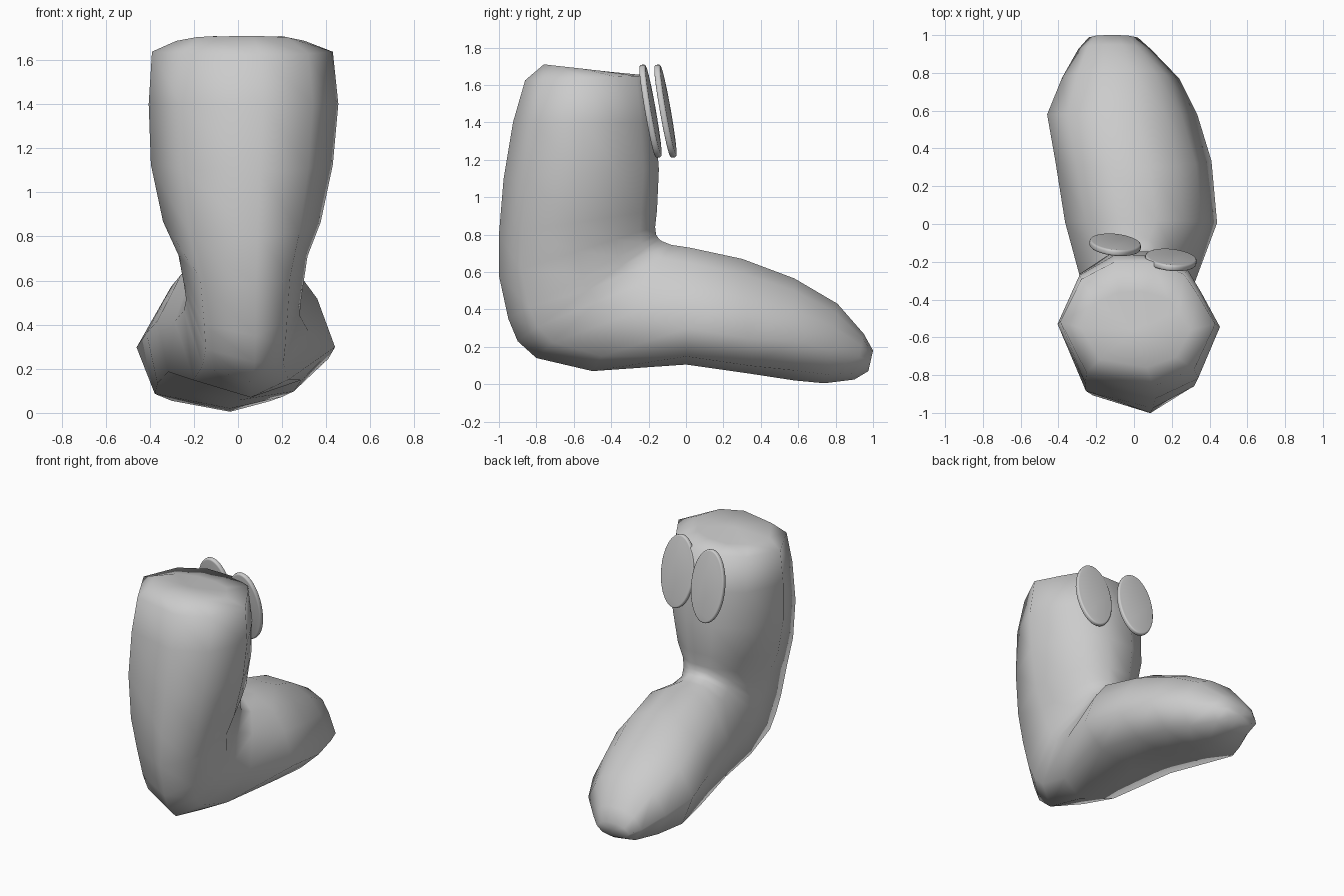
import bpy, bmesh, math
from mathutils import Vector, Matrix

if "Cube" in bpy.data.objects:
    bpy.data.objects.remove(bpy.data.objects["Cube"])

# Cross-sections: (across -1..1, inner 0 .. outer 1)
SHAFT = [(-1, .48), (-.66, .89), (.2, 1), (.73, .86), (1, .5),
         (.77, .26), (.6, .1), (.2, 0), (-.3, 0), (-.73, .14)]
FOOT = [(-1, .50), (-.88, .87), (-.02, 1), (.62, .93), (1, .69),
        (.8, .34), (.56, .13), (.2, 0), (-.3, 0), (-.73, .16)]

# Rings from shaft top to toe: inner y, z, outer y, z, left x, right x, foot blend
RINGS = [(-.36, 1.665, -.76, 1.71, -.28, .30, 0),
         (-.20, 1.65, -.86, 1.625, -.39, .43, 0),
         (-.165, 1.40, -.925, 1.40, -.405, .455, 0),
         (-.145, 1.15, -.975, 1.10, -.395, .43, 0),
         (-.155, .93, -1.0, .80, -.34, .375, 0),
         (-.165, .84, -1.0, .58, -.27, .315, 0),
         (-.16, .80, -.95, .35, -.245, .295, 0),
         (-.145, .778, -.90, .23, -.235, .285, 0),
         (-.13, .765, -.80, .14, -.245, .28, .1),
         (-.08, .745, -.50, .07, -.285, .32, .3),
         (.02, .73, .0, .105, -.365, .44, 1),
         (.30, .67, .35, .055, -.415, .41, 1),
         (.58, .565, .58, .02, -.46, .335, .6),
         (.81, .43, .74, .005, -.38, .24, .4),
         (.95, .27, .90, .025, -.295, .09, 0),
         (1.0, .18, .975, .07, -.24, .02, 0)]


def finish(bm, name):
    bmesh.ops.recalc_face_normals(bm, faces=bm.faces)
    for f in bm.faces:
        f.smooth = True
    me = bpy.data.meshes.new(name)
    bm.to_mesh(me)
    bm.free()
    ob = bpy.data.objects.new(name, me)
    bpy.context.collection.objects.link(ob)
    return ob


# Bent body: shaft, heel and foot in one loft
bm = bmesh.new()
loops = []
for iy, iz, oy, oz, xl, xr, blend in RINGS:
    inner, outer = Vector((0, iy, iz)), Vector((0, oy, oz))
    loop = []
    for s, t in zip(SHAFT, FOOT):
        u, v = Vector(s).lerp(Vector(t), blend)
        p = inner.lerp(outer, v)
        p.x = (xl + xr) / 2 + u * (xr - xl) / 2
        loop.append(bm.verts.new(p))
    loops.append(loop)
n = len(SHAFT)
for a, b in zip(loops, loops[1:]):
    for i in range(n):
        j = (i + 1) % n
        bm.faces.new((a[i], a[j], b[j], b[i]))
# Caps
for loop in (loops[0], loops[-1]):
    cap = bm.faces.new(loop)
    bmesh.ops.poke(bm, faces=[cap])
finish(bm, "body")


# Oval discs on the shaft
def disc(name, x, y, z):
    bm = bmesh.new()
    bmesh.ops.create_cone(bm, cap_ends=True, segments=40, radius1=1, radius2=1, depth=1)
    bmesh.ops.transform(bm, verts=bm.verts, matrix=Matrix.Rotation(math.pi / 2, 4, 'X')
                        @ Matrix.Diagonal((.137, .252, .033, 1)))
    rims = [e for e in bm.edges if any(len(f.verts) > 4 for f in e.link_faces)]
    bmesh.ops.bevel(bm, geom=rims, offset=.011, segments=3, profile=.5, affect='EDGES')
    ob = finish(bm, name)
    ob.location = (x, y, z)
    ob.rotation_euler = (math.radians(10), 0, math.radians(-6))
    bpy.context.view_layer.objects.active = ob
    ob.select_set(True)
    bpy.ops.object.shade_smooth_by_angle(angle=math.radians(40))
    ob.select_set(False)


bpy.ops.object.select_all(action='DESELECT')
disc("left_disc", -.10, -.11, 1.46)
disc("right_disc", .195, -.19, 1.46)
